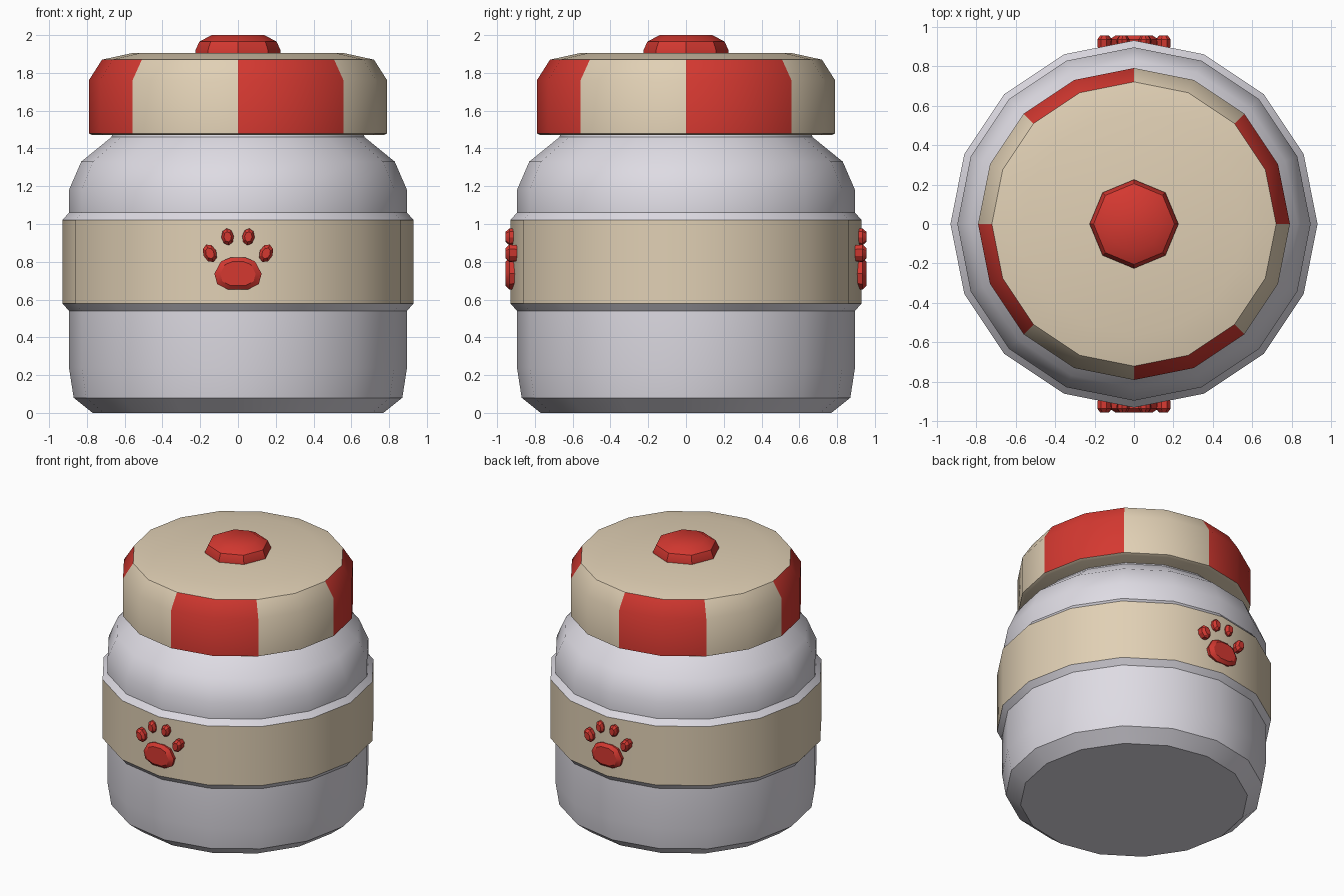
import bpy, bmesh, math
from mathutils import Matrix, Vector

if "Cube" in bpy.data.objects:
    bpy.data.objects.remove(bpy.data.objects["Cube"])


def material(name, rgb):
    m = bpy.data.materials.new(name)
    m.use_nodes = True
    m.diffuse_color = (*rgb, 1)
    bsdf = next(n for n in m.node_tree.nodes if n.type == 'BSDF_PRINCIPLED')
    bsdf.inputs["Base Color"].default_value = (*rgb, 1)
    return m


CERAMIC = material("pale grey ceramic", (0.73, 0.71, 0.77))
CREAM = material("cream", (0.75, 0.63, 0.46))
RED = material("red", (0.66, 0.04, 0.03))


def finish(name, bm, mats, angle):
    bmesh.ops.recalc_face_normals(bm, faces=bm.faces[:])
    mesh = bpy.data.meshes.new(name)
    bm.to_mesh(mesh)
    bm.free()
    for m in mats:
        mesh.materials.append(m)
    ob = bpy.data.objects.new(name, mesh)
    bpy.context.collection.objects.link(ob)
    bpy.ops.object.select_all(action='DESELECT')
    ob.select_set(True)
    bpy.context.view_layer.objects.active = ob
    bpy.ops.object.shade_smooth_by_angle(angle=math.radians(angle))
    return ob


def loft(bm, rings, rule=None):
    """Bridge equal-sized rings of points and cap both ends."""
    loops = [[bm.verts.new(p) for p in ring] for ring in rings]
    n = len(loops[0])
    for low, high in zip(loops, loops[1:]):
        for i in range(n):
            j = (i + 1) % n
            f = bm.faces.new((low[i], low[j], high[j], high[i]))
            if rule:
                f.material_index = rule(f.calc_center_median())
    bm.faces.new(loops[0])
    bm.faces.new(loops[-1])


def circle(r, z, n):
    return [(r * math.cos(math.tau * i / n), r * math.sin(math.tau * i / n), z)
            for i in range(n)]


def lathe(name, profile, n, mats, rule=None, angle=35):
    bm = bmesh.new()
    loft(bm, [circle(r, z, n) for r, z in profile], rule)
    return finish(name, bm, mats, angle)


# Jar body with the raised cream label band
lathe("jar_body",
      [(0.77, 0), (0.87, 0.08), (0.895, 0.24), (0.895, 0.54), (0.93, 0.58),
       (0.93, 1.02), (0.895, 1.06), (0.895, 1.18), (0.83, 1.33),
       (0.67, 1.46), (0.66, 1.5)],
      16, [CERAMIC, CREAM], lambda c: int(0.6 < c.z < 1.0))


# Lid with alternating red and cream panels on the rim
def lid_stripe(c):
    panel = int((math.atan2(c.y, c.x) % math.tau) / (math.tau / 8))
    return int(1.48 < c.z < 1.87 and panel % 2 == 0)


lid = lathe("lid",
            [(0.77, 1.47), (0.79, 1.48), (0.79, 1.76), (0.72, 1.87),
             (0.56, 1.905)],
            16, [CREAM, RED], lid_stripe)
for face in lid.data.polygons:
    if len(face.vertices) > 4:
        face.material_index = 0

# Knob
lathe("lid_knob", [(0.225, 1.9), (0.225, 1.92), (0.205, 1.965), (0.14, 2.0)],
      8, [RED])


# Paw emblem: chunky bevelled pads standing off the label
def pad(bm, centre, outline, inner):
    cx, cz = centre
    rings = []
    for depth, s in ((-0.89, 0.92), (-0.935, 1), (-0.955, inner)):
        rings.append([(cx + x * s, depth, cz + z * s) for x, z in outline])
    loft(bm, rings)


def oval(w, h, tilt, n=8):
    c, s = math.cos(tilt), math.sin(tilt)
    pts = [(w * math.cos(math.tau * i / n), h * math.sin(math.tau * i / n))
           for i in range(n)]
    return [(x * c - z * s, x * s + z * c) for x, z in pts]


half = [(0.04, 0.085), (0.09, 0.065), (0.125, 0.0), (0.11, -0.055),
        (0.05, -0.085)]
palm = half + [(-x, z) for x, z in reversed(half)]

for name, turn in (("front_paw", 0), ("back_paw", math.pi)):
    bm = bmesh.new()
    pad(bm, (0, 0.737), palm, 0.75)
    for side in (-1, 1):
        pad(bm, (side * 0.149, 0.845), oval(0.036, 0.05, -side * 0.4), 0.6)
        pad(bm, (side * 0.055, 0.932), oval(0.033, 0.045, -side * 0.12), 0.6)
    bm.transform(Matrix.Rotation(turn, 4, 'Z'))
    finish(name, bm, [RED], 30)
